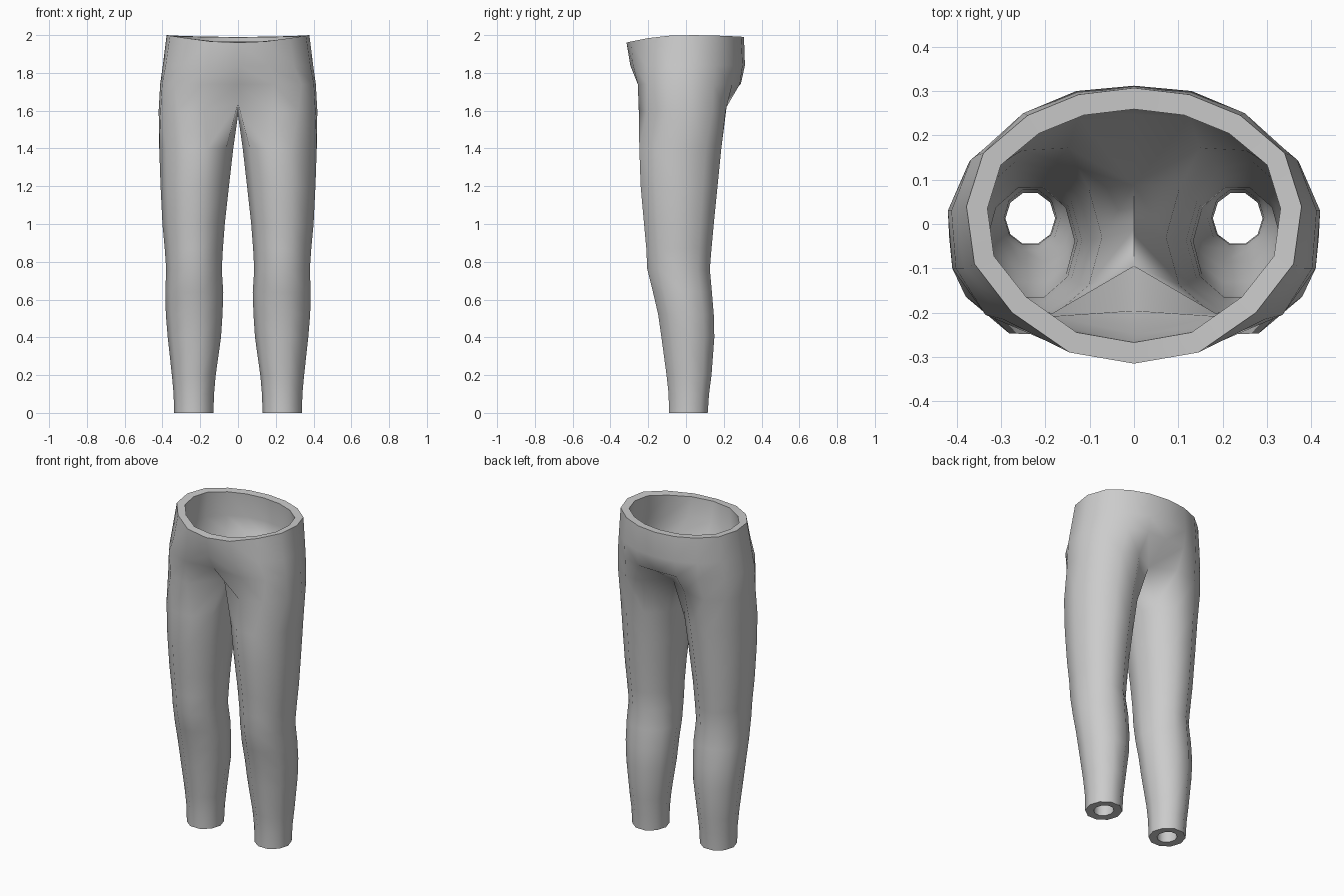
import bpy, bmesh, math

if "Cube" in bpy.data.objects:
    bpy.data.objects.remove(bpy.data.objects["Cube"])

grey = bpy.data.materials.new("light_grey")
grey.diffuse_color = (0.6, 0.6, 0.6, 1)
grey.use_nodes = True
grey.node_tree.nodes["Principled BSDF"].inputs["Base Color"].default_value = grey.diffuse_color

# Half hip rings, front centre to back centre: (x, y)
HIPS = [
    [(0, -.315), (.145, -.29), (.275, -.2), (.36, -.09), (.378, .04), (.34, .16), (.24, .245), (.125, .292), (0, .307)],
    [(0, -.295), (.16, -.28), (.295, -.215), (.383, -.1), (.398, .035), (.355, .155), (.25, .25), (.13, .3), (0, .312)],
    [(0, -.24), (.19, -.255), (.335, -.205), (.402, -.1), (.412, .03), (.368, .145), (.25, .245), (.13, .285), (0, .29)],
]
HIP_Z = [None, 1.84, 1.74]
# Top ring of a leg; the last three points lie on the crotch seam
THIGH = [(.18, -.25, 1.6), (.32, -.208, 1.6), (.41, -.1, 1.6), (.42, .03, 1.6),
         (.372, .14, 1.6), (.27, .21, 1.6), (.14, .215, 1.62),
         (0, .13, 1.63), (0, -.01, 1.575), (0, -.14, 1.64)]
# Leg rings: z, inner x, outer x, front y, back y
LEG = [(1.4, .025, .417, -.247, .187), (1.2, .048, .41, -.24, .167), (1.0, .07, .4, -.222, .147),
       (.87, .08, .388, -.21, .135), (.76, .086, .38, -.205, .126), (.64, .078, .385, -.175, .137),
       (.52, .082, .382, -.147, .147), (.4, .09, .372, -.13, .15), (.2, .118, .35, -.103, .135),
       (.1, .127, .341, -.092, .122), (0, .13, .338, -.09, .115)]


def waist_z(y):
    return 2 - .4 * max(0, -y) ** 2 - .1 * max(0, y) ** 2


def leg_ring(z, x0, x1, y0, y1):
    cx, rx, cy, ry = (x0 + x1) / 2, (x1 - x0) / 2, (y0 + y1) / 2, (y1 - y0) / 2 / .951
    angles = [math.radians(252 + 36 * i) for i in range(10)]
    return [(cx + rx * math.cos(a), cy + ry * math.sin(a), z) for a in angles]


bm = bmesh.new()


def add(points):
    return [bm.verts.new(p) for p in points]


def bridge(upper, lower, closed):
    n = len(upper)
    for i in range(n if closed else n - 1):
        j = (i + 1) % n
        bm.faces.new((upper[i], lower[i], lower[j], upper[j]))


# Hips down to the crotch seam
hips = [add([(x, y, z or waist_z(y)) for x, y in ring]) for ring, z in zip(HIPS, HIP_Z)]
thigh = add(THIGH)
hips.append([thigh[9]] + thigh[:7] + [thigh[7]])
for a, b in zip(hips, hips[1:]):
    bridge(a, b, False)

# Leg down to the ankle
legs = [thigh] + [add(leg_ring(*r)) for r in LEG]
for a, b in zip(legs, legs[1:]):
    bridge(a, b, True)

# Other half
geom = bm.verts[:] + bm.edges[:] + bm.faces[:]
bmesh.ops.mirror(bm, geom=geom, axis='X', merge_dist=0.0005)
bmesh.ops.remove_doubles(bm, verts=bm.verts[:], dist=0.0005)
bmesh.ops.recalc_face_normals(bm, faces=bm.faces[:])
if sum(f.normal.x * f.calc_center_median().x for f in bm.faces if f.calc_center_median().z > 1.75) < 0:
    bmesh.ops.reverse_faces(bm, faces=bm.faces[:])

mesh = bpy.data.meshes.new("trousers")
bm.to_mesh(mesh)
bm.free()
trousers = bpy.data.objects.new("trousers", mesh)
bpy.context.collection.objects.link(trousers)
mesh.materials.append(grey)

# Cloth thickness, inwards
solid = trousers.modifiers.new("thickness", 'SOLIDIFY')
solid.thickness = .048
solid.offset = -1
bpy.context.view_layer.objects.active = trousers
trousers.select_set(True)
bpy.ops.object.modifier_apply(modifier=solid.name)
bpy.ops.object.shade_smooth_by_angle(angle=math.radians(65))
